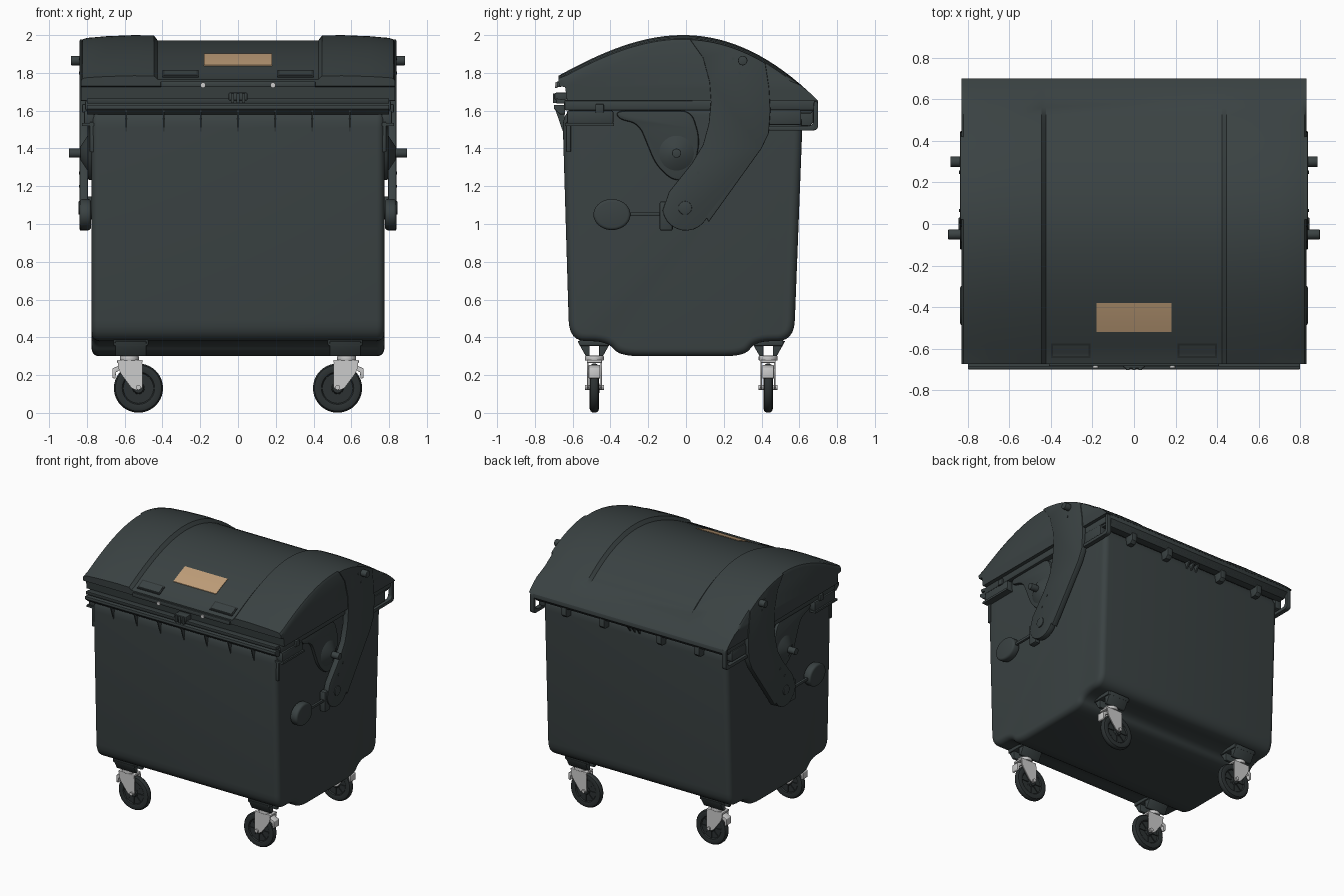
import bpy, bmesh, math
from mathutils import Matrix, Vector

if "Cube" in bpy.data.objects:
    bpy.data.objects.remove(bpy.data.objects["Cube"])


def material(name, col):
    m = bpy.data.materials.new(name)
    m.diffuse_color = (*col, 1)
    m.use_nodes = True
    m.node_tree.nodes["Principled BSDF"].inputs["Base Color"].default_value = m.diffuse_color
    return m


BODY = material("dark_plastic", (0.042, 0.054, 0.055))
RUBBER = material("rubber", (0.025, 0.031, 0.032))
TAN = material("sticker_tan", (0.52, 0.34, 0.19))


def finish(name, bm, mat=BODY, mirror=False, bevel=0, seg=2):
    bmesh.ops.remove_doubles(bm, verts=bm.verts, dist=1e-5)
    bmesh.ops.recalc_face_normals(bm, faces=bm.faces)
    if bevel:
        es = [e for e in bm.edges if len(e.link_faces) == 2 and e.calc_face_angle() > 0.9]
        bmesh.ops.bevel(bm, geom=es, offset=bevel, segments=seg, profile=0.5, affect='EDGES')
    me = bpy.data.meshes.new(name)
    bm.to_mesh(me)
    bm.free()
    ob = bpy.data.objects.new(name, me)
    bpy.context.collection.objects.link(ob)
    if mat:
        me.materials.append(mat)
    bpy.ops.object.select_all(action='DESELECT')
    bpy.context.view_layer.objects.active = ob
    ob.select_set(True)
    bpy.ops.object.shade_smooth_by_angle(angle=math.radians(35))
    if mirror:
        ob.modifiers.new("mirror", 'MIRROR')
    return ob


def rounded(pts, r, n=6):
    out, k = [], len(pts)
    for i, p in enumerate(pts):
        p, a, b = Vector(p), Vector(pts[i - 1]), Vector(pts[(i + 1) % k])
        s = p + (a - p).normalized() * min(r, (a - p).length * 0.45)
        e = p + (b - p).normalized() * min(r, (b - p).length * 0.45)
        for j in range(n + 1):
            t = j / n
            out.append(tuple(s * (1 - t) ** 2 + p * 2 * t * (1 - t) + e * t * t))
    return out


def extrude(name, pts, a, b, axis='x', **kw):
    bm = bmesh.new()
    place = (lambda p, d: (d, p[0], p[1])) if axis == 'x' else (lambda p, d: (p[0], d, p[1]))
    lo = [bm.verts.new(place(p, a)) for p in pts]
    hi = [bm.verts.new(place(p, b)) for p in pts]
    bm.faces.new(lo)
    bm.faces.new(hi[::-1])
    for i in range(len(pts)):
        bm.faces.new((lo[i - 1], lo[i], hi[i], hi[i - 1]))
    return finish(name, bm, **kw)


def box(name, x0, x1, y0, y1, z0, z1, **kw):
    return extrude(name, [(y0, z0), (y1, z0), (y1, z1), (y0, z1)], x0, x1, **kw)


def rod(name, c, r, length, axis='x', r2=None, seg=24, **kw):
    bm = bmesh.new()
    rot = {'x': Matrix.Rotation(math.pi / 2, 4, 'Y'), 'z': Matrix.Identity(4),
           'y': Matrix.Rotation(-math.pi / 2, 4, 'X')}[axis]
    bmesh.ops.create_cone(bm, cap_ends=True, segments=seg, radius1=r, radius2=r if r2 is None else r2,
                          depth=length, matrix=Matrix.Translation(c) @ rot)
    return finish(name, bm, **kw)


def lid_z(y):  # smooth curve through five points of the lid arch
    P = [(-0.675, 1.785), (-0.35, 1.937), (0, 2.0), (0.35, 1.912), (0.69, 1.662)]
    return sum(zi * math.prod((y - yj) / (yi - yj) for yj, _ in P if yj != yi) for yi, zi in P)


# tub with raised caster shelves
tub = rounded([(-0.655, 1.62), (-0.618, 0.38), (-0.42, 0.38), (-0.35, 0.30),
               (0.31, 0.30), (0.37, 0.38), (0.572, 0.38), (0.62, 1.62)], 0.11)
extrude("tub", tub, -0.775, 0.775, bevel=0.04, seg=5)

# rim: flange, front lips and back lip
box("rim", -0.81, 0.81, -0.645, 0.685, 1.60, 1.655, bevel=0.012)
extrude("front_lip", [(-0.64, 1.58), (-0.665, 1.58), (-0.70, 1.61), (-0.70, 1.63), (-0.64, 1.63)],
        -0.80, 0.80, bevel=0.004)
extrude("front_upper_lip", [(-0.62, 1.638), (-0.685, 1.638), (-0.69, 1.665), (-0.62, 1.655)],
        -0.80, 0.80, bevel=0.003)
extrude("back_lip", [(0.60, 1.585), (0.66, 1.585), (0.70, 1.62), (0.70, 1.652), (0.60, 1.652)],
        -0.80, 0.80, bevel=0.005)

# ribs under the front rim, hooks under the back rim
for i in range(-3, 4):
    x = i * 0.197
    extrude("front_rib", [(-0.64, 1.60), (-0.69, 1.60), (-0.652, 1.49)], x - 0.004, x + 0.004)
for x in (0.24, 0.56):
    extrude("back_hook", [(0.60, 1.60), (0.675, 1.60), (0.675, 1.54), (0.655, 1.52), (0.61, 1.52)],
            x - 0.022, x + 0.022, mirror=True, bevel=0.005)
for x in (-0.04, 0, 0.04):
    extrude("back_centre_rib", [(0.60, 1.60), (0.66, 1.60), (0.61, 1.53)], x - 0.006, x + 0.006)

# domed lid, lofted along x with a sunken centre panel
ys = [-0.675 + 1.365 * i / 32 for i in range(33)]
prof = [(-0.63, 1.655), (-0.64, 1.725), (-0.672, 1.73)] + [(y, lid_z(y)) for y in ys] + [(0.70, 1.65)]
half = [(0.425, 0.028), (0.445, 0.002), (0.55, 0), (0.70, 0.006), (0.80, 0.015), (0.822, 0.022), (0.832, 0.04)]
stations = [(-x, d) for x, d in half[::-1]] + half
bm = bmesh.new()
rings = []
for x, d in stations:
    rings.append([bm.verts.new((x, y, z - d * max(0, min(1, (z - 1.73) / 0.08)))) for y, z in prof])
for r0, r1 in zip(rings, rings[1:]):
    for i in range(len(prof)):
        bm.faces.new((r0[i - 1], r0[i], r1[i], r1[i - 1]))
bm.faces.new(rings[0])
bm.faces.new(rings[-1])
finish("lid", bm)


# surface patches lying on the sunken lid panel
def patch(name, x0, x1, y0, y1, h, **kw):
    row = [y0 + (y1 - y0) * i / 8 for i in range(9)]
    top = [(y, lid_z(y) - 0.028 * min(1, (lid_z(y) - 1.73) / 0.08) + h) for y in row]
    return extrude(name, top + [(y, z - h - 0.01) for y, z in top[::-1]], x0, x1, **kw)


patch("sticker", -0.18, 0.18, -0.52, -0.38, 0.004, mat=TAN)
patch("lid_grip", 0.21, 0.40, -0.645, -0.575, 0.006, mirror=True, mat=RUBBER)
patch("lid_grip_inlay", 0.22, 0.39, -0.637, -0.585, 0.009, mirror=True)

# front clasp, lid handle strip and buttons
box("lid_front_strip", -0.41, 0.41, -0.685, -0.66, 1.725, 1.755, bevel=0.005)
box("clasp", -0.05, 0.05, -0.695, -0.63, 1.655, 1.695, bevel=0.006)
for x in (-0.03, 0, 0.03):
    box("clasp_tooth", x - 0.008, x + 0.008, -0.703, -0.66, 1.64, 1.69)
rod("lid_button", (0.185, -0.687, 1.735), 0.014, 0.014, 'y', mat=None, mirror=True)

# swinging lid arms on both sides
arm = [(0.02 + 0.40 * i / 10, lid_z(0.02 + 0.04 * i) - 0.022) for i in range(11)]
arm += [(0.44, 1.72), (0.447, 1.6), (0.438, 1.48), (0.40, 1.40), (0.12, 1.01)]
arm += [(0.125 * math.cos(t), 1.09 + 0.125 * math.sin(t)) for t in [-0.5 - 0.25 * i for i in range(11)]]
arm += [(-0.09, 1.17), (0.03, 1.32), (0.09, 1.42), (0.12, 1.53), (0.132, 1.65), (0.125, 1.75), (0.09, 1.88)]
extrude("lid_arm", arm, 0.795, 0.838, mirror=True, bevel=0.005)
rod("arm_pivot", (0.82, -0.005, 1.085), 0.036, 0.05, mirror=True, bevel=0.004)
rod("arm_pivot_bushing", (0.79, -0.005, 1.085), 0.06, 0.04, mirror=True)
rod("lid_pin", (0.85, 0.30, 1.865), 0.025, 0.07, mirror=True, bevel=0.004)
for y, z in ((0.01, 1.20), (0.065, 1.27), (0.25, 1.875), (0.285, 1.80)):
    rod("arm_bolt", (0.838, y, z), 0.008, 0.008, seg=10, mirror=True)

# counterweight levers
box("lever_plate", 0.785, 0.83, -0.14, -0.07, 0.965, 1.12, mirror=True, bevel=0.01)
box("lever_rod", 0.80, 0.82, -0.46, -0.12, 1.042, 1.062, mirror=True, bevel=0.004)
disc = [(-0.392 + 0.098 * math.cos(t), 1.05 + 0.082 * math.sin(t))
        for t in [math.tau * i / 36 for i in range(36)]]
extrude("counterweight", disc, 0.778, 0.838, mirror=True, bevel=0.015, seg=3)

# lifting trunnions on their fan-shaped side panels
fan = rounded([(-0.37, 1.60), (-0.36, 1.555), (-0.25, 1.53), (-0.16, 1.31), (-0.06, 1.22),
               (0.04, 1.26), (0.075, 1.45), (0.03, 1.60)], 0.06, 5)
extrude("trunnion_panel", fan, 0.76, 0.797, mirror=True, bevel=0.012)
rod("trunnion_boss", (0.81, -0.05, 1.375), 0.11, 0.05, r2=0.035, seg=32, mirror=True)
rod("trunnion_pin", (0.845, -0.05, 1.375), 0.024, 0.10, mirror=True, bevel=0.003)

# side brackets and rear corner handles
box("front_side_bracket", 0.76, 0.815, -0.63, -0.385, 1.53, 1.60, mirror=True, bevel=0.008)
box("front_bracket_ledge", 0.76, 0.825, -0.64, -0.38, 1.52, 1.535, mirror=True)
box("front_bracket_latch", 0.77, 0.825, -0.48, -0.435, 1.59, 1.635, mirror=True, bevel=0.005)
box("front_corner_strap", 0.75, 0.785, -0.635, -0.61, 1.38, 1.54, mirror=True, bevel=0.005)
box("rear_side_bracket", 0.76, 0.815, 0.40, 0.61, 1.525, 1.605, mirror=True, bevel=0.008)
outer = rounded([(0.42, 1.495), (0.70, 1.495), (0.70, 1.65), (0.675, 1.65), (0.675, 1.52), (0.42, 1.52)], 0.03)
extrude("rear_handle", outer, 0.79, 0.825, mirror=True, bevel=0.004)


# casters: mounts, forks, wheels and brakes
def wheel(cx, cy, cz):
    section = [(0, 0.026), (0.025, 0.026), (0.032, 0.012), (0.08, 0.012), (0.086, 0.02),
               (0.108, 0.025), (0.122, 0.02), (0.13, 0.008)]
    section += [(r, -w) for r, w in section[::-1]]
    bm = bmesh.new()
    vs = [bm.verts.new((r, w, 0)) for r, w in section]
    es = [bm.edges.new(p) for p in zip(vs, vs[1:])]
    bmesh.ops.spin(bm, geom=vs + es, cent=(0, 0, 0), axis=(0, 1, 0), angle=math.tau, steps=40)
    for k in range(8):  # spokes
        m = Matrix.Rotation(k * math.tau / 8, 4, 'Y') @ Matrix.Translation((0.056, 0, 0))
        bmesh.ops.create_cube(bm, size=1, matrix=m @ Matrix.Diagonal((0.06, 0.036, 0.008, 1)))
    bmesh.ops.translate(bm, verts=bm.verts, vec=(cx, cy, cz))
    finish("wheel", bm, mat=RUBBER, mirror=True)


for y in (-0.485, 0.435):
    box("caster_plate", 0.475, 0.66, y - 0.08, y + 0.08, 0.355, 0.39, mirror=True, bevel=0.008)
    for s in (1, -1):
        web = [(y + s * 0.09, 0.38), (y + s * 0.025, 0.38), (y + s * 0.025, 0.30), (y + s * 0.045, 0.30)]
        extrude("caster_web", web, 0.485, 0.65, mirror=True, bevel=0.004)
        side = rounded([(0.64, 0.275), (0.505, 0.275), (0.505, 0.125), (0.555, 0.12), (0.63, 0.22)], 0.025, 4)
        o = y + s * 0.036
        extrude("fork_side", side, o - 0.004, o + 0.004, axis='y', mat=None, mirror=True)
    rod("swivel", (0.575, y, 0.29), 0.05, 0.025, 'z', mat=None, mirror=True, bevel=0.004)
    box("fork_crown", 0.505, 0.64, y - 0.04, y + 0.04, 0.265, 0.28, mat=None, mirror=True, bevel=0.004)
    rod("axle", (0.527, y, 0.135), 0.013, 0.10, 'y', seg=12, mat=None, mirror=True)
    pedal = [(0.62, 0.255), (0.665, 0.235), (0.665, 0.185), (0.65, 0.18), (0.645, 0.215), (0.62, 0.23)]
    extrude("brake_pedal", pedal, y - 0.03, y + 0.03, axis='y', mat=None, mirror=True, bevel=0.003)
    wheel(0.527, y, 0.131)
